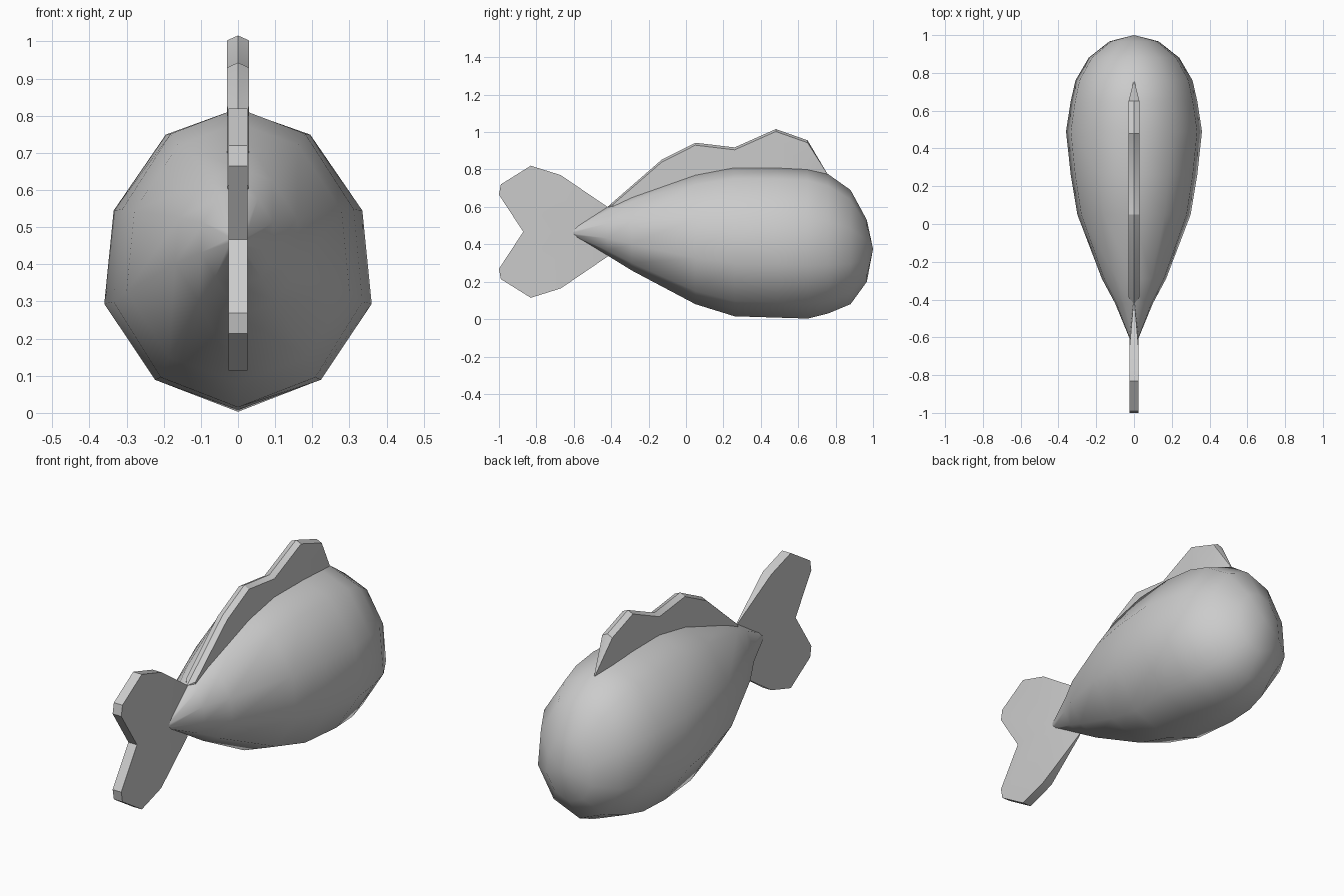
import bpy, bmesh, math

if "Cube" in bpy.data.objects:
    bpy.data.objects.remove(bpy.data.objects["Cube"])


def finish(name, verts, faces, angle):
    mesh = bpy.data.meshes.new(name)
    mesh.from_pydata(verts, [], faces)
    bm = bmesh.new()
    bm.from_mesh(mesh)
    bmesh.ops.recalc_face_normals(bm, faces=bm.faces)
    bm.to_mesh(mesh)
    bm.free()
    ob = bpy.data.objects.new(name, mesh)
    bpy.context.collection.objects.link(ob)
    bpy.ops.object.select_all(action='DESELECT')
    ob.select_set(True)
    bpy.context.view_layer.objects.active = ob
    bpy.ops.object.shade_smooth_by_angle(angle=math.radians(angle))
    return ob


def loft(name, rings, angle, tip=None):
    n = len(rings[0])
    verts = [v for r in rings for v in r]
    faces = [(i * n + j, i * n + (j + 1) % n, (i + 1) * n + (j + 1) % n, (i + 1) * n + j)
             for i in range(len(rings) - 1) for j in range(n)]
    faces.append(tuple(range(n)))
    last = (len(rings) - 1) * n
    if tip:
        verts.append(tip)
        faces += [(last + j, last + (j + 1) % n, len(verts) - 1) for j in range(n)]
    else:
        faces.append(tuple(range(last, last + n)))
    return finish(name, verts, faces, angle)


# Teardrop body: ten-sided egg section, stations of (y, half width, bottom, top)
half = [(0, -1), (.62, -.8), (1, -.295), (.93, .325), (.54, .83), (0, 1)]
section = half + [(-x, z) for x, z in half[-2:0:-1]]
stations = [(-.61, .022, .445, .485), (-.42, .10, .34, .60), (-.29, .17, .26, .66),
            (.05, .30, .08, .78), (.26, .335, .015, .82), (.49, .36, .008, .818),
            (.65, .335, .003, .81), (.76, .31, .03, .775), (.88, .24, .08, .69),
            (.967, .13, .20, .53)]
rings = [[(w * x, y, (b + t) / 2 + z * (t - b) / 2) for x, z in section]
         for y, w, b, t in stations]
loft("body", rings, 60, (0, 1, .375))

# Dorsal fin: ridged blade, stations of (y, half thickness, base, top)
fin = [(-.42, .002, .57, .60), (-.39, .028, .55, .626), (-.13, .029, .65, .852),
       (.05, .029, .73, .943), (.26, .029, .77, .918), (.48, .029, .77, 1.016),
       (.65, .029, .76, .956), (.757, .002, .74, .775)]
rings = [[(-h, y, b), (-h, y, t - h * .45), (0, y, t), (h, y, t - h * .45), (h, y, b)]
         for y, h, b, t in fin]
loft("dorsal_fin", rings, 30)

# Forked tail fin: outline mirrored about its middle, thinning towards the body
mid = .467
lobe = [(-.42, .60, .003), (-.67, .77, .025), (-.83, .82, .025),
        (-.99, .72, .025), (-1, .665, .025)]
outline = lobe + [(-.87, mid, .025)] + [(y, 2 * mid - z, h) for y, z, h in reversed(lobe)]
n = len(outline)
verts = [(s * h, y, z) for s in (-1, 1) for y, z, h in outline]
verts += [(-.025, -.61, mid), (.025, -.61, mid)]
faces = []
for i in range(n):
    j = (i + 1) % n
    faces += [(i, j, 2 * n), (n + i, n + j, 2 * n + 1), (i, j, n + j, n + i)]
finish("tail_fin", verts, faces, 30)
